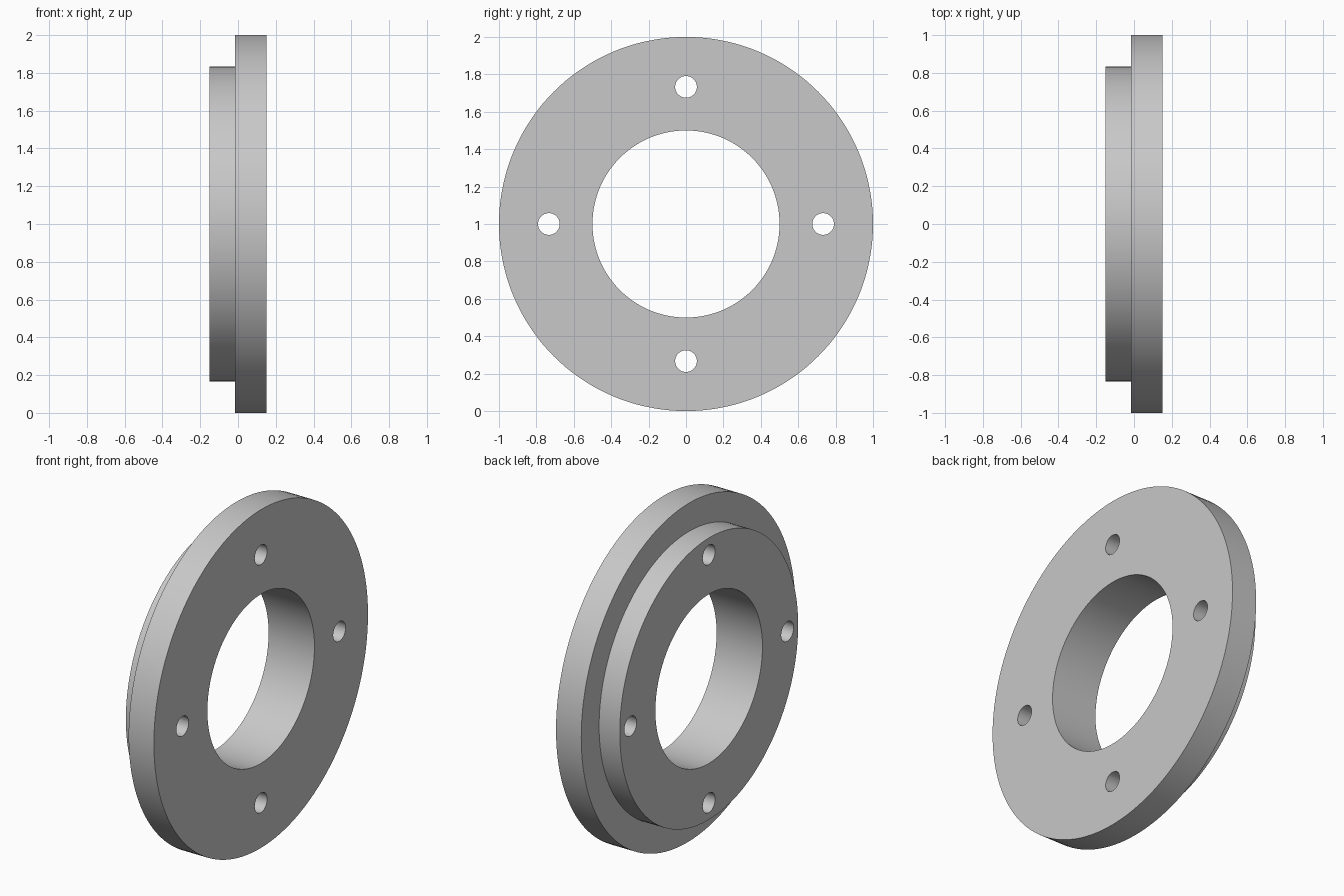
import bpy, bmesh, math
from mathutils import Matrix, Vector

cube = bpy.data.objects.get("Cube")
if cube:
    bpy.data.objects.remove(cube, do_unlink=True)

BACK, STEP, FACE = -0.15, -0.015, 0.15
BORE_R, HUB_R, RIM_R = 0.5, 0.833, 1.0
BOLT_RING, BOLT_R = 0.733, 0.058
SEGMENTS = 144

# Material
grey = bpy.data.materials.new("light grey metal")
grey.use_nodes = True
colour = (0.58, 0.58, 0.58, 1)
grey.diffuse_color = colour
grey.node_tree.nodes["Principled BSDF"].inputs["Base Color"].default_value = colour


def make_object(name, bm):
    bmesh.ops.recalc_face_normals(bm, faces=bm.faces)
    mesh = bpy.data.meshes.new(name)
    bm.to_mesh(mesh)
    bm.free()
    mesh.materials.append(grey)
    obj = bpy.data.objects.new(name, mesh)
    bpy.context.collection.objects.link(obj)
    obj.location.z = RIM_R
    return obj


# Stepped ring: profile (x, radius) revolved about the x axis
profile = [(BACK, BORE_R), (BACK, HUB_R), (STEP, HUB_R),
           (STEP, RIM_R), (FACE, RIM_R), (FACE, BORE_R)]
bm = bmesh.new()
verts = [bm.verts.new((x, 0, r)) for x, r in profile]
edges = [bm.edges.new((v, verts[(i + 1) % len(verts)])) for i, v in enumerate(verts)]
bmesh.ops.spin(bm, geom=verts + edges, cent=(0, 0, 0), axis=(1, 0, 0),
               angle=math.tau, steps=SEGMENTS, use_merge=False)
bmesh.ops.remove_doubles(bm, verts=bm.verts, dist=0.0005)
flange = make_object("flange_ring", bm)

# Four bolt hole cutters
bm = bmesh.new()
for i in range(4):
    turn = Matrix.Rotation(i * math.pi / 2, 4, 'X')
    place = turn @ Matrix.Translation(Vector((0, 0, BOLT_RING))) @ Matrix.Rotation(math.pi / 2, 4, 'Y')
    bmesh.ops.create_cone(bm, cap_ends=True, segments=48, radius1=BOLT_R,
                          radius2=BOLT_R, depth=1, matrix=place)
cutter = make_object("bolt_hole_cutter", bm)
cutter.hide_render = True

# Drill the bolt holes
drill = flange.modifiers.new("bolt_holes", 'BOOLEAN')
drill.operation = 'DIFFERENCE'
drill.solver = 'EXACT'
drill.object = cutter
bpy.ops.object.select_all(action='DESELECT')
flange.select_set(True)
bpy.context.view_layer.objects.active = flange
bpy.ops.object.modifier_apply(modifier=drill.name)
bpy.data.objects.remove(cutter, do_unlink=True)

# Smooth round walls, crisp rims
bpy.ops.object.shade_smooth_by_angle(angle=math.radians(30))
